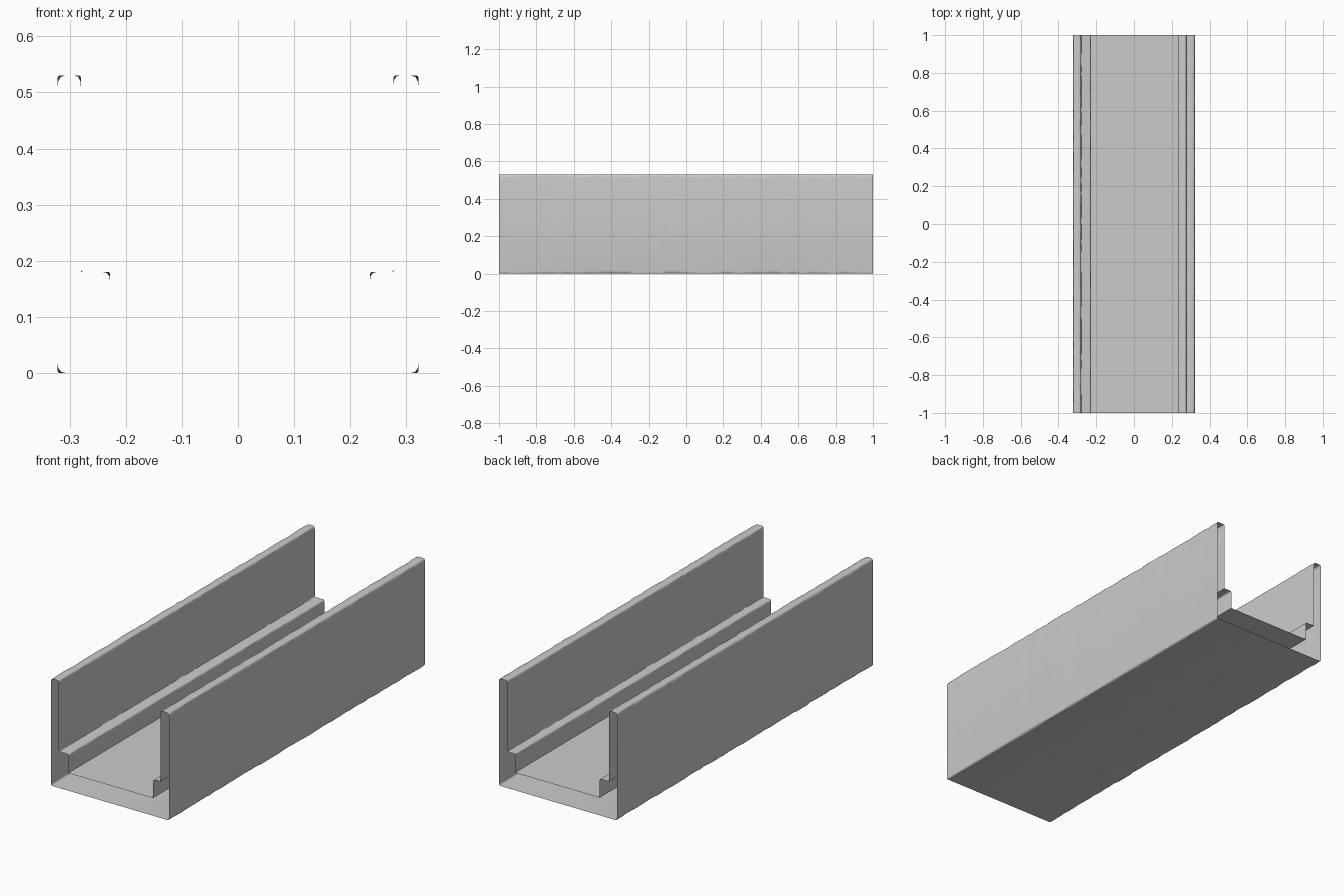
import bpy, bmesh, random
from mathutils import Vector

if "Cube" in bpy.data.objects:
    bpy.data.objects.remove(bpy.data.objects["Cube"])

random.seed(4)
STATIONS = 56

# Cross-section corners (x, z, wear across x, wear along z); zero wear stays sharp
CORNERS = [
    (-0.322, 0.0, 0.016, 0.022), (0.322, 0.0, 0.016, 0.022),
    (0.322, 0.53, 0.014, 0.026), (0.277, 0.53, 0.012, 0.022),
    (0.277, 0.18, 0.004, 0.006), (0.235, 0.18, 0.014, 0.018),
    (0.235, 0.087, 0, 0), (-0.228, 0.087, 0, 0),
    (-0.228, 0.18, 0.014, 0.018), (-0.28, 0.18, 0.004, 0.006),
    (-0.28, 0.53, 0.012, 0.022), (-0.322, 0.53, 0.016, 0.026),
]


def worn_section():
    """One section whose exposed corners are randomly rounded off."""
    pts = []
    n = len(CORNERS)
    for i, (x, z, wx, wz) in enumerate(CORNERS):
        p = Vector((x, z))
        if not wx:
            pts.append(p)
            continue
        before = (Vector(CORNERS[i - 1][:2]) - p).normalized()
        after = (Vector(CORNERS[(i + 1) % n][:2]) - p).normalized()
        r = random.uniform(0.3, 1.0)
        size = lambda d: r * random.uniform(0.75, 1.0) * (wx if abs(d.x) > 0.5 else wz)
        a, b = p + before * size(before), p + after * size(after)
        for t in (0, 0.33, 0.67, 1):
            pts.append(a * (1 - t) ** 2 + p * 2 * t * (1 - t) + b * t * t)
    return pts


# Hollow channel shell, open at both ends
bm = bmesh.new()
rings = []
for s in range(STATIONS):
    y = -1 + 2 * s / (STATIONS - 1)
    if 0 < s < STATIONS - 1:
        y += random.uniform(-0.012, 0.012)
    rings.append([bm.verts.new((p.x, y, p.y)) for p in worn_section()])
for r0, r1 in zip(rings, rings[1:]):
    n = len(r0)
    for i in range(n):
        j = (i + 1) % n
        bm.faces.new((r0[i], r0[j], r1[j], r1[i]))
mesh = bpy.data.meshes.new("trough_channel")
bm.to_mesh(mesh)
bm.free()
channel = bpy.data.objects.new("trough_channel", mesh)
bpy.context.collection.objects.link(channel)

# Soft worn edges, crisp inner floor corners
bpy.context.view_layer.objects.active = channel
channel.select_set(True)
bpy.ops.object.shade_smooth_by_angle(angle=0.9)
